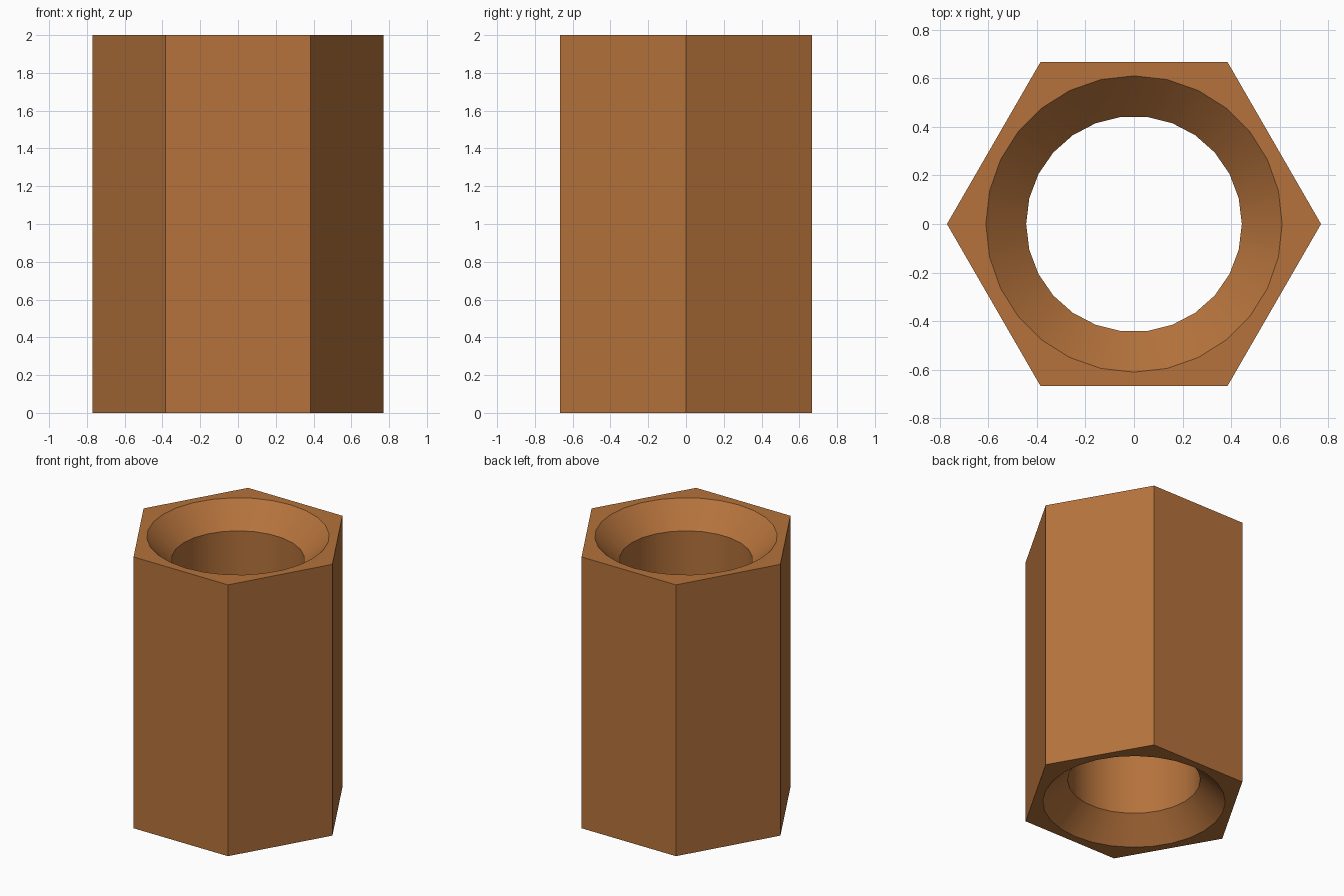
import bpy, bmesh, math

cube = bpy.data.objects.get("Cube")
if cube:
    bpy.data.objects.remove(cube)

HEIGHT, HEX_R, MOUTH_R, BORE_R = 2.0, 0.77, 0.61, 0.444
CHAMFER = MOUTH_R - BORE_R          # 45 degree countersink

mat = bpy.data.materials.new("copper brown")
mat.use_nodes = True
colour = (0.46, 0.17, 0.045, 1)
mat.diffuse_color = colour
bsdf = mat.node_tree.nodes["Principled BSDF"]
bsdf.inputs["Base Color"].default_value = colour
bsdf.inputs["Roughness"].default_value = 0.6

bm = bmesh.new()


def ring(count, radius, z):
    step = math.tau / count
    return [bm.verts.new((radius * math.cos(i * step), radius * math.sin(i * step), z))
            for i in range(count)]


def stitch(a, b):
    """Join two rings with quads, or triangles where their counts differ."""
    na, nb = len(a), len(b)
    if na == nb:
        for i in range(na):
            j = (i + 1) % na
            bm.faces.new((a[i], a[j], b[j], b[i]))
        return
    i = j = 0
    while i < na or j < nb:
        if j >= nb or (i < na and (i + 0.5) / na < (j + 0.5) / nb):
            bm.faces.new((a[i], a[(i + 1) % na], b[j % nb]))
            i += 1
        else:
            bm.faces.new((a[i % na], b[(j + 1) % nb], b[j]))
            j += 1


# Closed loop of rings: hexagon side, top rim, countersink, bore, countersink, bottom rim
rings = [ring(6, HEX_R, 0), ring(6, HEX_R, HEIGHT),
         ring(28, MOUTH_R, HEIGHT), ring(26, BORE_R, HEIGHT - CHAMFER),
         ring(26, BORE_R, CHAMFER), ring(28, MOUTH_R, 0)]
for k, r in enumerate(rings):
    stitch(r, rings[(k + 1) % len(rings)])

# Merge the flat rim triangles, then face everything outward
bmesh.ops.recalc_face_normals(bm, faces=bm.faces)
mesh = bpy.data.meshes.new("hex_standoff")
bm.to_mesh(mesh)
bm.free()
mesh.materials.append(mat)

standoff = bpy.data.objects.new("hex_standoff", mesh)
bpy.context.collection.objects.link(standoff)
bpy.ops.object.select_all(action='DESELECT')
standoff.select_set(True)
bpy.context.view_layer.objects.active = standoff
bpy.ops.object.shade_smooth_by_angle(angle=math.radians(30))
